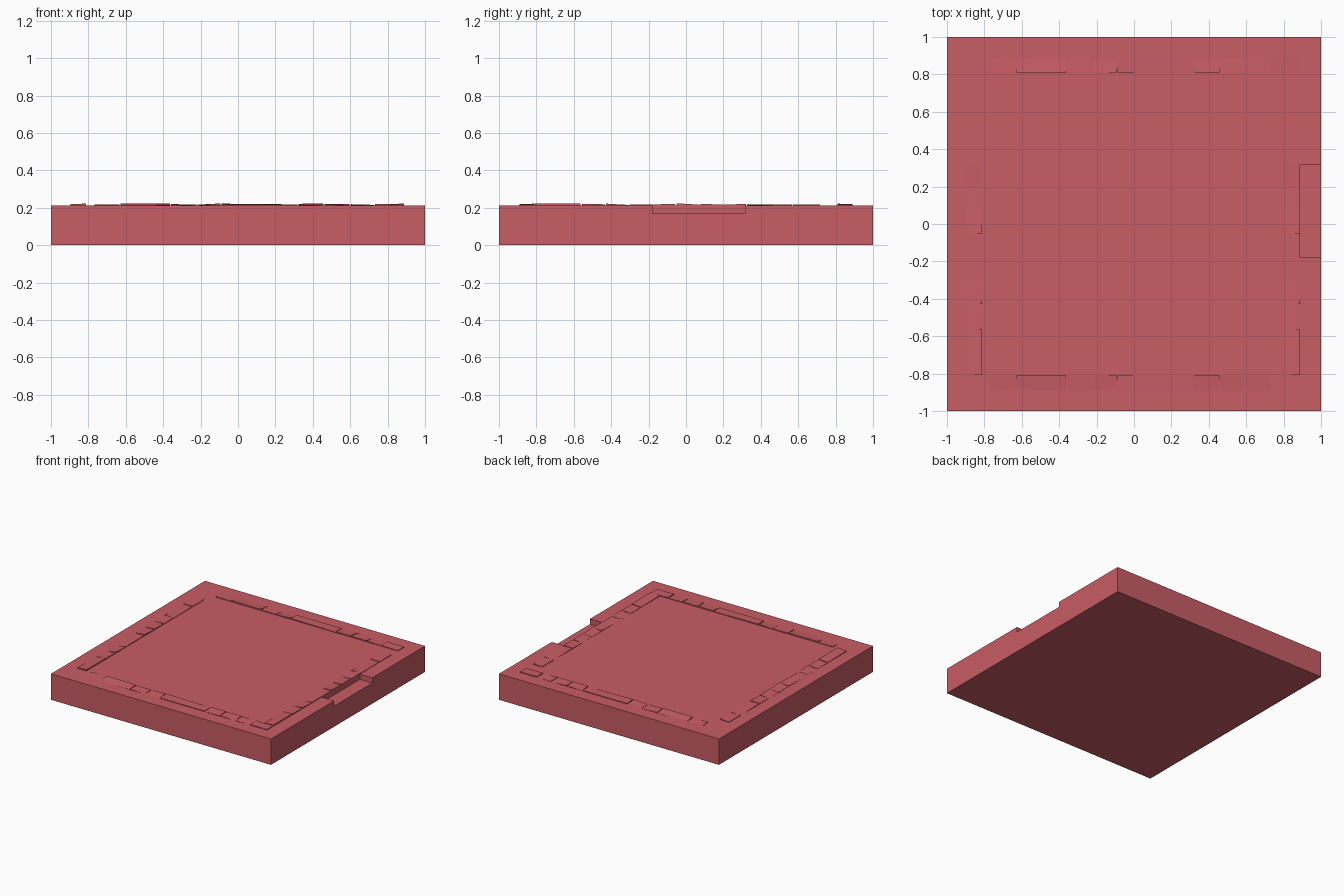
import bpy, bmesh, random

if "Cube" in bpy.data.objects:
    bpy.data.objects.remove(bpy.data.objects["Cube"])
random.seed(4)

TOP = 0.213
mat = bpy.data.materials.new("red_clay")
mat.diffuse_color = (0.58, 0.11, 0.13, 1)
mat.use_nodes = True
mat.node_tree.nodes["Principled BSDF"].inputs["Base Color"].default_value = mat.diffuse_color


def finish(bm, name):
    bmesh.ops.recalc_face_normals(bm, faces=bm.faces)
    me = bpy.data.meshes.new(name)
    bm.to_mesh(me)
    bm.free()
    ob = bpy.data.objects.new(name, me)
    me.materials.append(mat)
    bpy.context.collection.objects.link(ob)
    return ob


def block(bm, x0, x1, y0, y1, z0, tops):
    """Box whose four top corners may have different heights."""
    xy = [(x0, y0), (x1, y0), (x1, y1), (x0, y1)]
    lo = [bm.verts.new((x, y, z0)) for x, y in xy]
    hi = [bm.verts.new((x, y, z)) for (x, y), z in zip(xy, tops)]
    bm.faces.new(lo[::-1])
    bm.faces.new(hi)
    for i in range(4):
        j = (i + 1) % 4
        bm.faces.new((lo[i], lo[j], hi[j], hi[i]))


# slab: its side outline with the notch is cut out of the right edge
bm = bmesh.new()
block(bm, -1, 1, -1, 1, 0, [TOP] * 4)
slab = finish(bm, "floor_slab")

bm = bmesh.new()
block(bm, 0.887, 1.1, -0.18, 0.315, 0.17, [0.4] * 4)
cutter = finish(bm, "notch_cutter")
cutter.hide_render = True
cutter.hide_set(True)
mod = slab.modifiers.new("notch", 'BOOLEAN')
mod.object = cutter
mod.operation = 'DIFFERENCE'
mod.solver = 'EXACT'

# border stones: uneven tops, raised along one long edge
GAP = 0.003
x_joints = [-0.77, -0.63, -0.36, -0.22, -0.09, 0.32, 0.46, 0.6, 0.73, 0.89]
y_joints = [-0.81, -0.56, -0.43, -0.305, -0.055, 0.075, 0.2, 0.325, 0.57, 0.72]


def stones(joints):
    out = []
    for a, b in zip(joints, joints[1:]):
        low = [TOP + random.uniform(-0.002, 0.007) for _ in range(2)]
        high = [TOP + random.uniform(0.002, 0.011) for _ in range(2)]
        out.append((a + GAP, b - GAP, low, high))
    return out


# front and back rows mirror each other
rows = stones(x_joints)
for name, s in (("front_border_stones", -1), ("back_border_stones", 1)):
    bm = bmesh.new()
    for a, b, low, high in rows:
        if s < 0:
            block(bm, a, b, -0.89, -0.81, 0.19, low + high[::-1])
        else:
            block(bm, a, b, 0.81, 0.89, 0.19, high + low[::-1])
    finish(bm, name)

# left and right rows repeat each other
cols = stones(y_joints)
for name, x in (("left_border_stones", -0.895), ("right_border_stones", 0.804)):
    bm = bmesh.new()
    for a, b, low, high in cols:
        block(bm, x, x + 0.083, a, b, 0.19, [low[0], high[0], high[1], low[1]])
    finish(bm, name)
